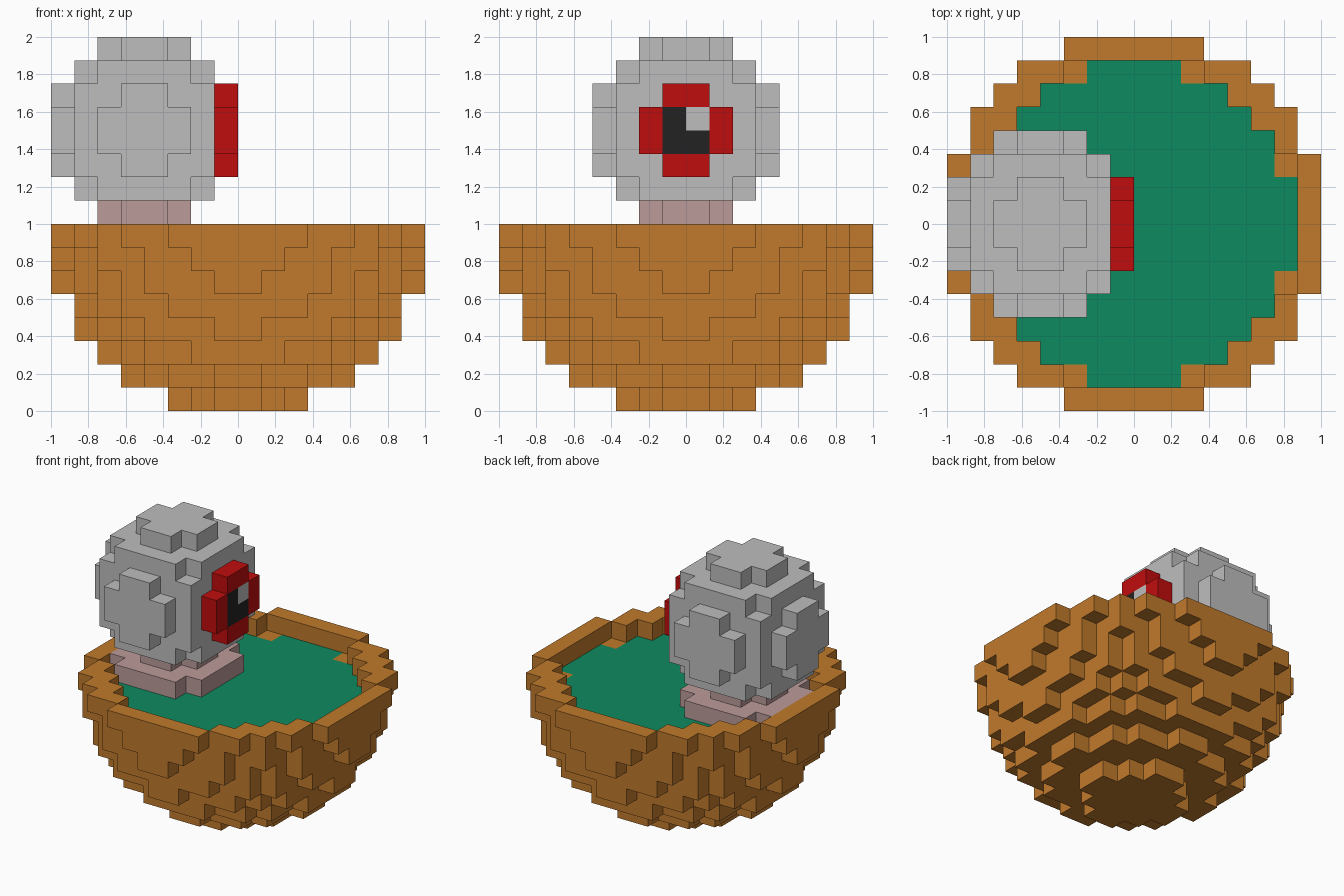
import bpy, bmesh
from mathutils import Vector

cube = bpy.data.objects.get("Cube")
if cube:
    bpy.data.objects.remove(cube, do_unlink=True)

S = 0.125  # edge length of one block

COLOURS = {
    "clay_brown": (0.527, 0.195, 0.025),
    "broth_green": (0.004, 0.255, 0.115),
    "eye_grey": (0.515, 0.515, 0.515),
    "iris_red": (0.527, 0.004, 0.004),
    "pupil_black": (0.016, 0.016, 0.016),
    "flesh_pink": (0.50, 0.33, 0.32),
}

# part name -> colour
PARTS = {
    "bowl": "clay_brown",
    "broth": "broth_green",
    "eyeball": "eye_grey",
    "iris": "iris_red",
    "pupil": "pupil_black",
    "pupil_highlight": "eye_grey",
    "flesh_base": "flesh_pink",
}


def make_material(name, rgb):
    mat = bpy.data.materials.new(name)
    mat.use_nodes = True
    mat.diffuse_color = (*rgb, 1)
    bsdf = next(n for n in mat.node_tree.nodes if n.type == 'BSDF_PRINCIPLED')
    bsdf.inputs["Base Color"].default_value = (*rgb, 1)
    bsdf.inputs["Roughness"].default_value = 0.8
    return mat


def bowl_part(x, y, z):
    """Half-sphere shell of radius 8 blocks, filled to one block below the rim."""
    r2 = x * x + y * y + z * z
    if z > 0 or r2 >= 64:
        return None
    if r2 >= 49:
        return "bowl"
    return "broth" if z < -1 else None


def eye_part(x, y, z):
    """Sphere of radius 4 blocks looking towards +x, on a stepped base."""
    if z == -4.5:
        return "flesh_base" if x * x + y * y < 10 else None
    if x * x + y * y + z * z >= 16:
        return None
    if x == 3.5:
        if abs(y) < 1 and abs(z) < 1:
            return "pupil_highlight" if y > 0 and z > 0 else "pupil"
        return "iris"
    return "flesh_base" if z == -3.5 else "eyeball"


# Fill the block grid
cells = {}
for i in range(-8, 8):
    for j in range(-8, 8):
        for k in range(16):
            x, y, z = i + 0.5, j + 0.5, k + 0.5
            part = eye_part(x + 4, y, z - 12) or bowl_part(x, y, z - 8)
            if part:
                cells[i, j, k] = part


def build_part(name, mat):
    """Skin the blocks of one part, leaving out faces hidden between blocks."""
    bm = bmesh.new()
    verts = {}

    def corner(p):
        key = tuple(p)
        if key not in verts:
            verts[key] = bm.verts.new(Vector(key) * S)
        return verts[key]

    for cell, part in cells.items():
        if part != name:
            continue
        for axis in range(3):
            u, v = (axis + 1) % 3, (axis + 2) % 3
            for side in (0, 1):
                near = list(cell)
                near[axis] += 2 * side - 1
                if tuple(near) in cells:
                    continue
                loop = []
                for du, dv in ((0, 0), (1, 0), (1, 1), (0, 1)):
                    p = list(cell)
                    p[axis] += side
                    p[u] += du
                    p[v] += dv
                    loop.append(corner(p))
                bm.faces.new(loop if side else loop[::-1])
    mesh = bpy.data.meshes.new(name)
    bm.to_mesh(mesh)
    bm.free()
    mesh.materials.append(mat)
    obj = bpy.data.objects.new(name, mesh)
    bpy.context.collection.objects.link(obj)


materials = {n: make_material(n, c) for n, c in COLOURS.items()}
for part_name, colour in PARTS.items():
    build_part(part_name, materials[colour])
